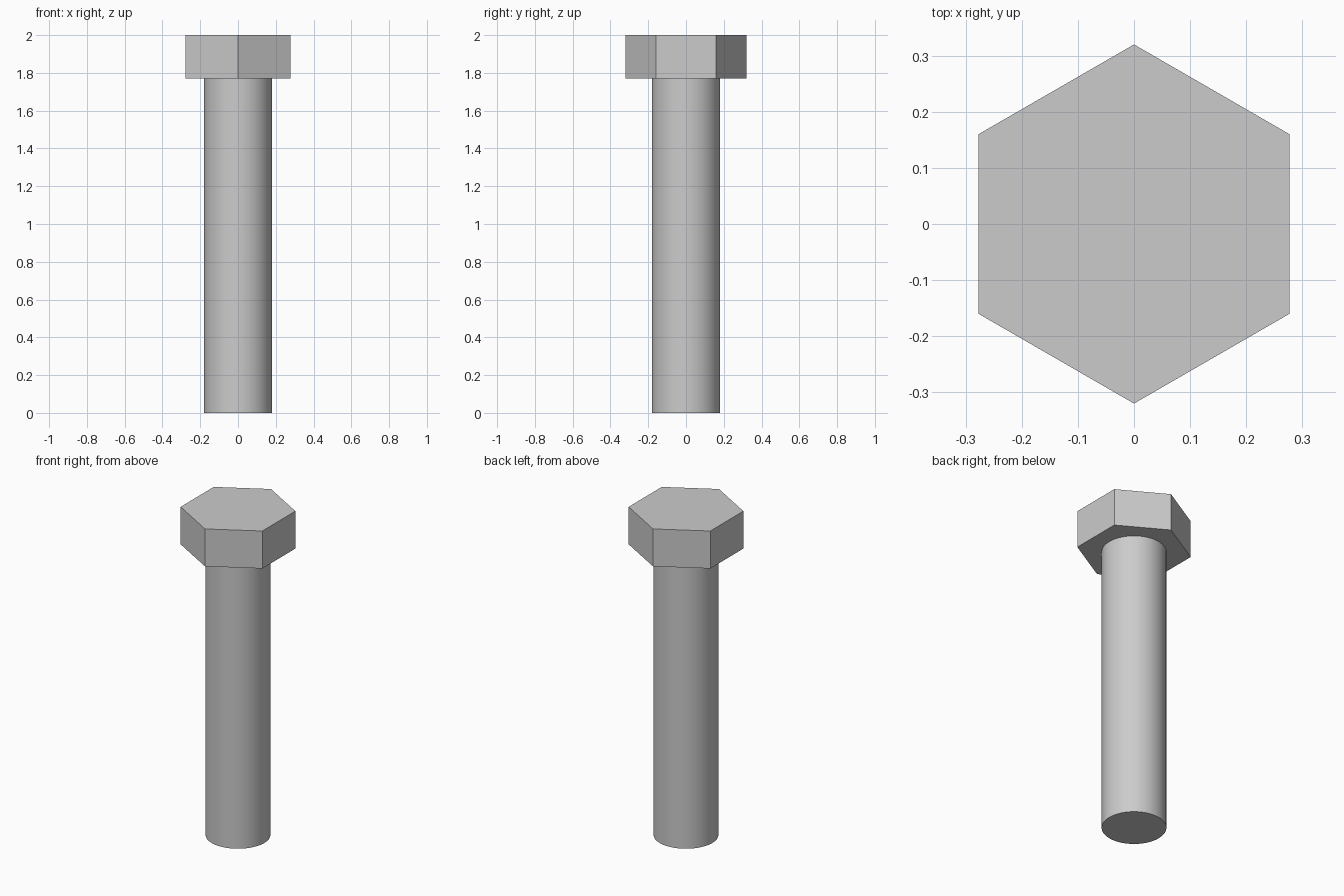
import bpy
import math

cube = bpy.data.objects.get("Cube")
if cube:
    bpy.data.objects.remove(cube, do_unlink=True)

STEEL = (0.6, 0.6, 0.6, 1.0)
SHAFT_TOP = 1.77
TOTAL = 2.0

steel = bpy.data.materials.new("grey steel")
steel.use_nodes = True
steel.diffuse_color = STEEL
steel.node_tree.nodes["Principled BSDF"].inputs["Base Color"].default_value = STEEL


def add_prism(name, sides, radius, bottom, top):
    """Upright closed prism between two heights, first corner on +y."""
    bpy.ops.mesh.primitive_cylinder_add(
        vertices=sides, radius=radius, depth=top - bottom,
        location=(0, 0, (bottom + top) / 2))
    obj = bpy.context.object
    obj.name = name
    obj.data.name = name
    obj.data.materials.append(steel)
    return obj


# Hexagonal head with corners at front and back
add_prism("hex_head", 6, 0.32, SHAFT_TOP, TOTAL)

# Smooth round shaft
add_prism("shaft", 64, 0.18, 0.0, SHAFT_TOP)
bpy.ops.object.shade_smooth_by_angle(angle=math.radians(30))
